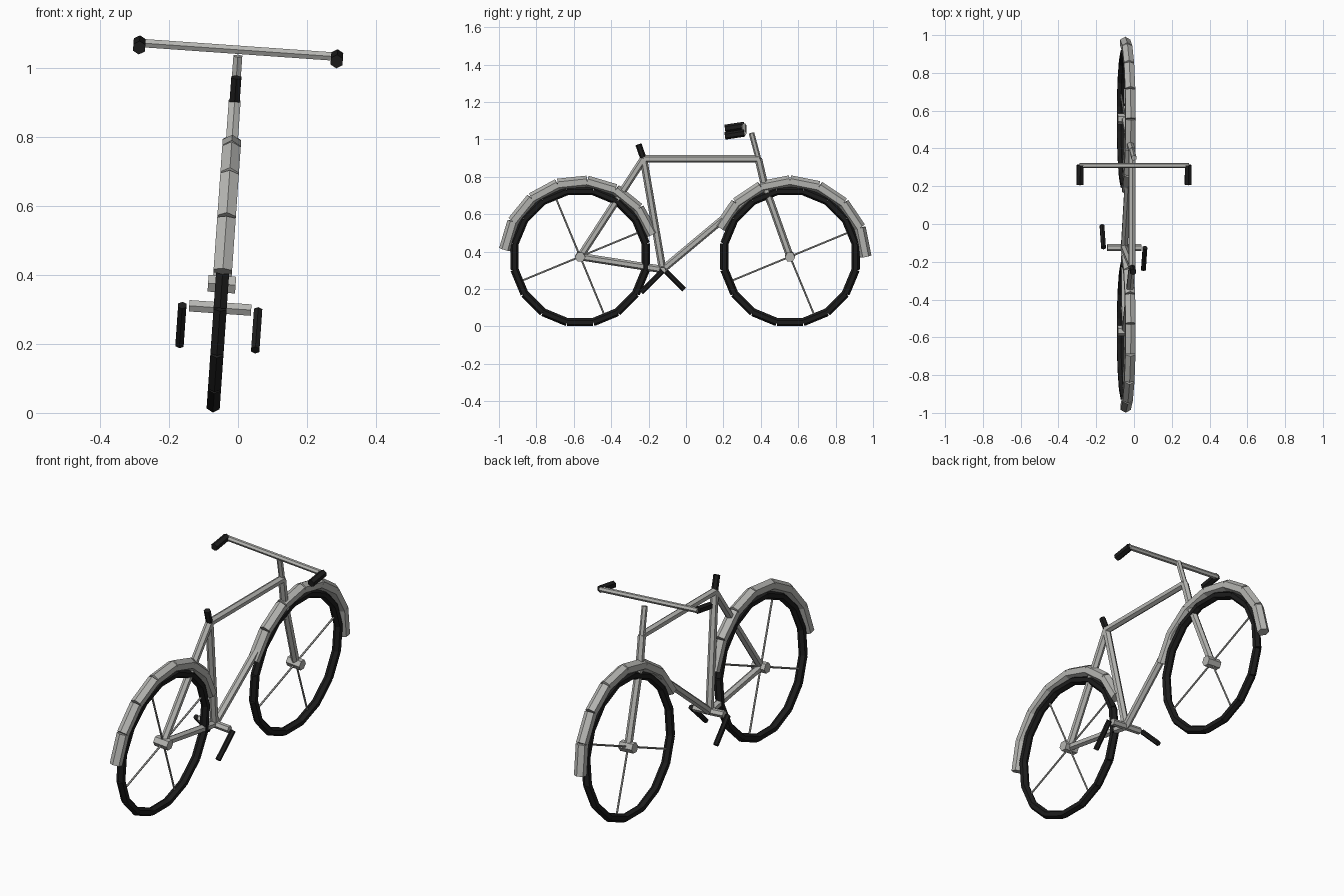
import bpy, bmesh, math
from mathutils import Matrix, Vector

if "Cube" in bpy.data.objects:
    bpy.data.objects.remove(bpy.data.objects["Cube"])

# Whole bike leans slightly about the y axis
LEAN = Matrix.Translation((-0.073, 0, 0)) @ Matrix.Rotation(0.07, 4, 'Y')


def material(name, rgb):
    m = bpy.data.materials.new(name)
    m.diffuse_color = (*rgb, 1)
    m.use_nodes = True
    m.node_tree.nodes["Principled BSDF"].inputs["Base Color"].default_value = m.diffuse_color
    return m


metal = material("metal_grey", (0.47, 0.47, 0.45))
rubber = material("rubber_black", (0.012, 0.012, 0.012))


def part(name, segments, radius, mat):
    """One object made of six-sided rods, one rod per (start, end) pair."""
    bm = bmesh.new()
    for p, q in segments:
        p, q = Vector(p), Vector(q)
        axis = (q - p).normalized()
        side = Vector((1, 0, 0)) if abs(axis.x) < 0.9 else Vector((0, 0, 1))
        up = axis.cross(side).normalized()      # hexagon corner direction
        side = up.cross(axis)
        ends = []
        for c in (p, q):
            ends.append([bm.verts.new(c + radius * (up * math.cos(k * math.pi / 3) + side * math.sin(k * math.pi / 3)))
                         for k in range(6)])
        a, b = ends
        bm.faces.new(a)
        bm.faces.new(b[::-1])
        for k in range(6):
            n = (k + 1) % 6
            bm.faces.new((a[k], b[k], b[n], a[n]))
    bmesh.ops.recalc_face_normals(bm, faces=bm.faces)
    bm.transform(LEAN)
    me = bpy.data.meshes.new(name)
    bm.to_mesh(me)
    bm.free()
    me.materials.append(mat)
    ob = bpy.data.objects.new(name, me)
    bpy.context.collection.objects.link(ob)


def arc(centre, radius, start, step, count):
    """Chain of straight segments along an arc in the bike plane (degrees)."""
    pts = []
    for k in range(count + 1):
        t = math.radians(start + k * step)
        pts.append(centre + radius * Vector((0, math.cos(t), math.sin(t))))
    return list(zip(pts, pts[1:]))


# Frame joints
rear = Vector((0, -0.566, 0.374))
front = Vector((0, 0.556, 0.374))
crank = Vector((0, -0.125, 0.305))
seat = Vector((0, -0.227, 0.898))
head_top = Vector((0, 0.387, 0.898))
head_low = Vector((0, 0.419, 0.76))

# Wheels with hubs, spokes and mudguards
for label, c, guard_start in (("rear", rear, 17.2), ("front", front, 0)):
    part(label + "_tyre", arc(c, 0.358, 11.25, 22.5, 16), 0.022, rubber)
    part(label + "_mudguard", arc(c, 0.405, guard_start, 22.5, 7), 0.031, metal)
    part(label + "_hub", [(c - Vector((0.04, 0, 0)), c + Vector((0.04, 0, 0)))], 0.028, metal)
    tips = [arc(c, 0.35, 22.5 + 90 * k, 1, 1)[0][0] for k in range(4)]
    part(label + "_spokes", [(c, t) for t in tips], 0.005, metal)

# Frame tubes
for name, p, q in (("seat_tube", crank, seat), ("top_tube", seat, head_top),
                   ("down_tube", crank, head_low), ("seat_stay", seat, rear),
                   ("chain_stay", rear, crank), ("head_tube", head_top, head_low),
                   ("fork", head_low, front)):
    part(name, [(p, q)], 0.02, metal)

# Stem and saddle post
part("stem", [(head_top, (0, 0.35, 1.037))], 0.015, metal)
part("saddle_post", [(seat, (0, -0.254, 0.975))], 0.017, rubber)

# Handlebar and grips
part("handlebar", [((-0.29, 0.31, 1.055), (0.29, 0.31, 1.055))], 0.014, metal)
part("grips", [((s * 0.287, 0.312, 1.057), (s * 0.287, 0.208, 1.041)) for s in (-1, 1)], 0.02, rubber)

# Crank axle and arms
part("crank_axle", [(crank - Vector((0.09, 0, 0)), crank + Vector((0.09, 0, 0)))], 0.019, metal)
part("crank_arms", [(crank + Vector((s * 0.11, 0, 0)), crank + Vector((s * 0.11, -s * 0.115, -0.115)))
                    for s in (-1, 1)], 0.014, rubber)
